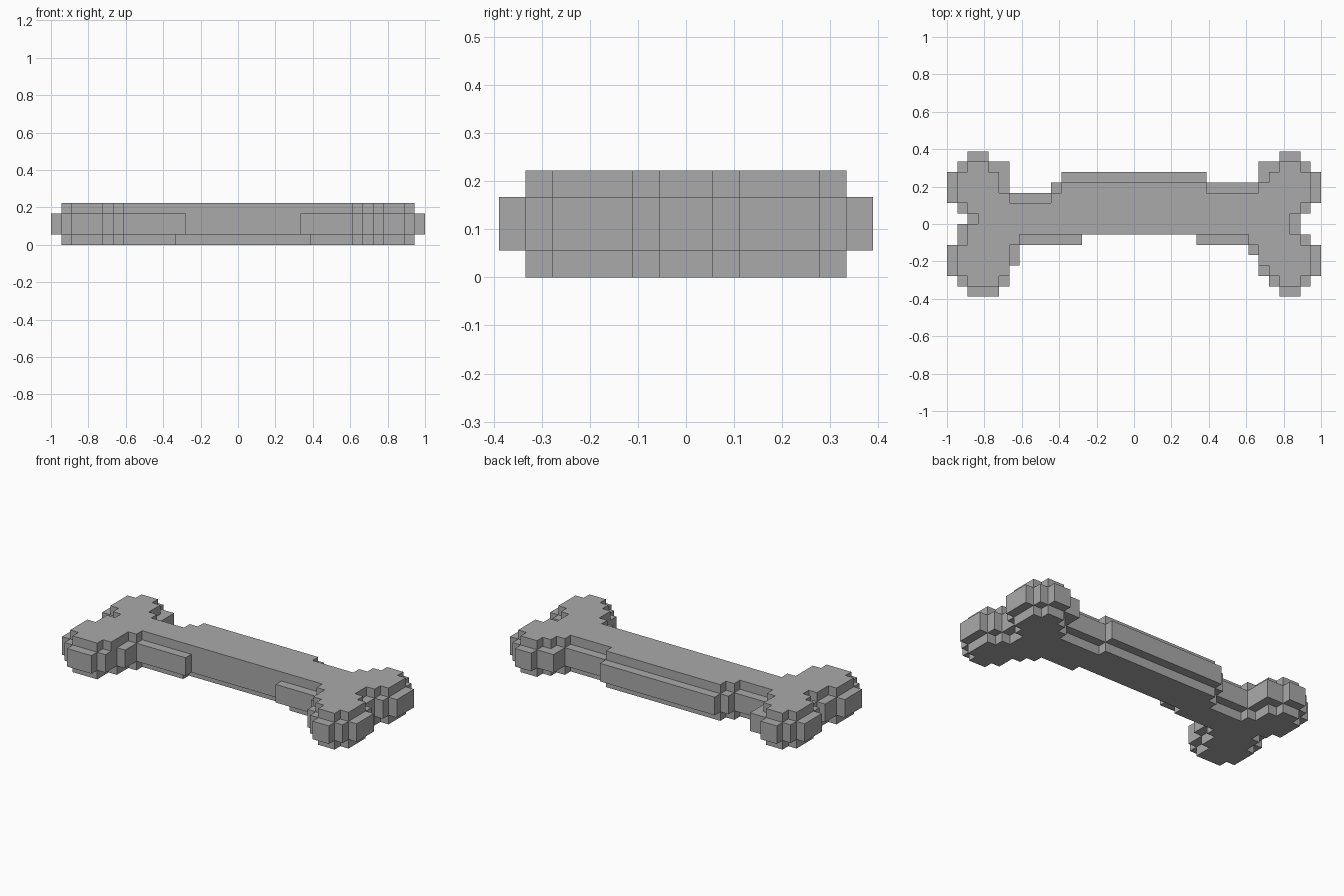
import bpy
import bmesh
from mathutils import Vector

default_cube = bpy.data.objects.get("Cube")
if default_cube:
    bpy.data.objects.remove(default_cube, do_unlink=True)

COLUMNS, ROWS, LAYERS = 36, 14, 4
UNIT = 2 / COLUMNS

# Outline of the bone: filled column spans for each row, front to back
outline_rows = [
    [(2, 5), (32, 34)],
    [(1, 6), (31, 35)],
    [(0, 6), (30, 36)],
    [(0, 7), (30, 36)],
    [(0, 7), (29, 36)],
    [(1, 13), (24, 35)],
    [(1, 34)],
    [(2, 34)],
    [(1, 35)],
    [(0, 36)],
    [(0, 6), (10, 36)],
    [(0, 6), (11, 25), (30, 36)],
    [(1, 6), (30, 35)],
    [(2, 4), (32, 34)],
]


def span(row, start, end):
    """Set of cells in one row."""
    return {(column, row) for column in range(start, end)}


def eroded(cells):
    """Cells whose four side neighbours are all filled."""
    steps = ((1, 0), (-1, 0), (0, 1), (0, -1))
    return {(x, y) for x, y in cells
            if all((x + dx, y + dy) in cells for dx, dy in steps)}


outline = set()
for row, spans in enumerate(outline_rows):
    for start, end in spans:
        outline |= span(row, start, end)

# Stepped-in top and bottom layers; the shaft front is flush on top only
inner = eroded(outline)
top_layer = inner | span(6, 12, 25) | span(2, 5, 6) | span(3, 30, 31)
bottom_layer = inner - span(6, 12, 25)
layers = [bottom_layer, outline, outline, top_layer]
filled = {(x, y, z) for z, cells in enumerate(layers) for x, y in cells}


def build_blocks(name, cells, material):
    """Outer skin of a set of cubes, with flat areas merged."""
    bm = bmesh.new()
    corners = {}

    def corner(point):
        key = tuple(round(value) for value in point)
        if key not in corners:
            x, y, z = key
            corners[key] = bm.verts.new(
                ((x - COLUMNS / 2) * UNIT, (y - ROWS / 2) * UNIT, z * UNIT))
        return corners[key]

    for cell in cells:
        for axis in range(3):
            for side in (-1, 1):
                neighbour = list(cell)
                neighbour[axis] += side
                if tuple(neighbour) in cells:
                    continue
                base = Vector(cell)
                base[axis] += max(side, 0)
                u, v = Vector((0, 0, 0)), Vector((0, 0, 0))
                u[(axis + 1) % 3] = 1
                v[(axis + 2) % 3] = 1
                loop = [base, base + u, base + u + v, base + v]
                if side < 0:
                    loop.reverse()
                bm.faces.new([corner(p) for p in loop])

    bmesh.ops.dissolve_limit(bm, angle_limit=0.01,
                             verts=bm.verts[:], edges=bm.edges[:])
    mesh = bpy.data.meshes.new(name)
    bm.to_mesh(mesh)
    bm.free()
    mesh.materials.append(material)
    obj = bpy.data.objects.new(name, mesh)
    bpy.context.collection.objects.link(obj)
    return obj


# Single grey colour
grey = bpy.data.materials.new("bone_grey")
grey.use_nodes = True
colour = (0.4, 0.4, 0.4, 1)
grey.diffuse_color = colour
grey.node_tree.nodes["Principled BSDF"].inputs["Base Color"].default_value = colour

build_blocks("bone", filled, grey)
